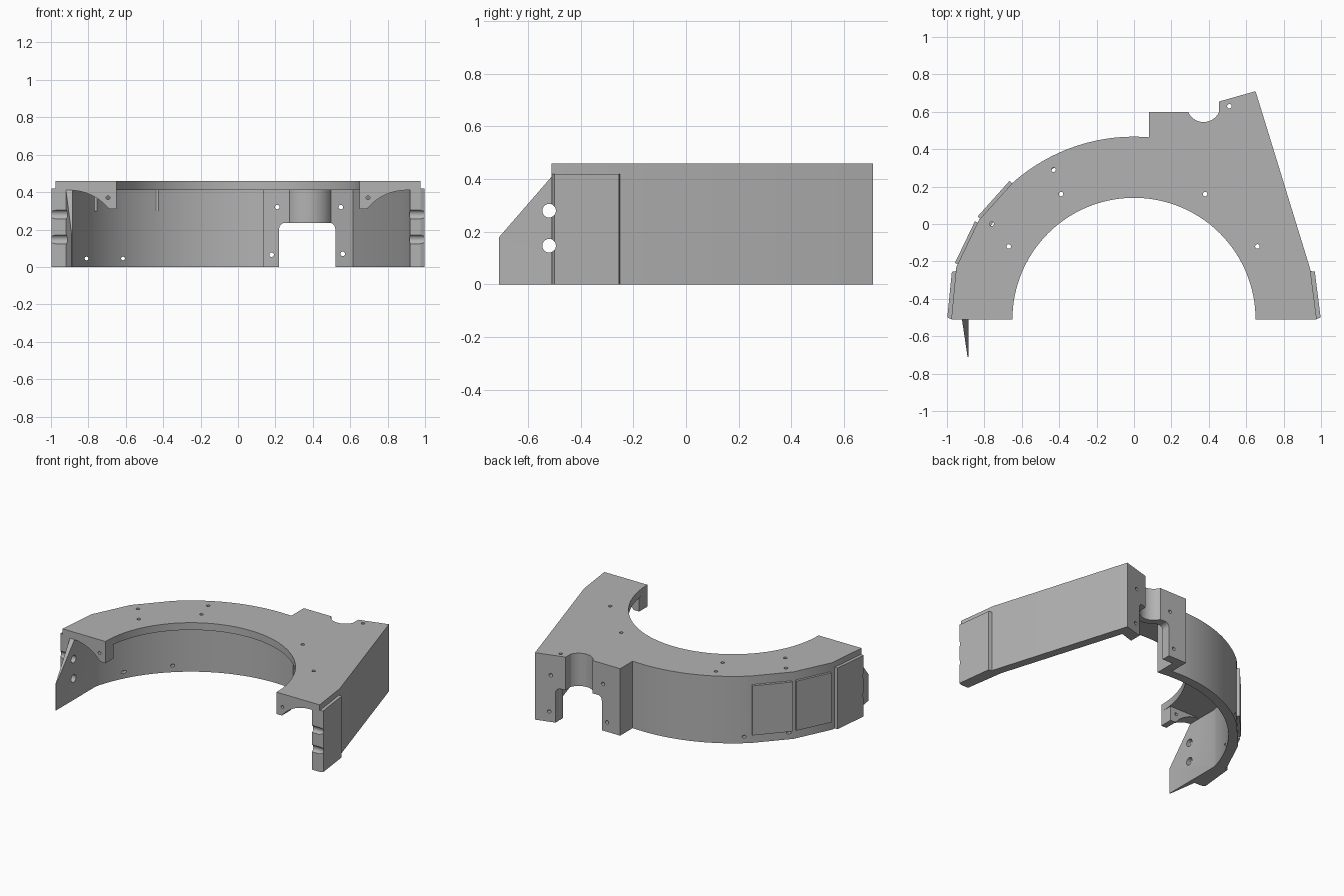
import bpy, bmesh, math
from mathutils import Vector

cube = bpy.data.objects.get("Cube")
if cube:
    bpy.data.objects.remove(cube, do_unlink=True)

grey = bpy.data.materials.new("plain_grey")
grey.use_nodes = True
grey.diffuse_color = (0.45, 0.45, 0.45, 1)
grey.node_tree.nodes["Principled BSDF"].inputs["Base Color"].default_value = (0.45, 0.45, 0.45, 1)


def arc(cx, cy, r, start, end, n=12):
    angles = [math.radians(start + (end - start) * i / n) for i in range(n + 1)]
    return [(cx + r * math.cos(a), cy + r * math.sin(a)) for a in angles]


def prism(name, points, axis, low, high):
    """Extrude a flat outline along one axis."""
    place = {"x": lambda a, b, h: (h, a, b),
             "y": lambda a, b, h: (a, h, b),
             "z": lambda a, b, h: (a, b, h)}[axis]
    bm = bmesh.new()
    rings = [[bm.verts.new(place(a, b, h)) for a, b in points] for h in (low, high)]
    bm.faces.new(rings[0])
    bm.faces.new(rings[1])
    n = len(points)
    for i in range(n):
        j = (i + 1) % n
        bm.faces.new((rings[0][i], rings[0][j], rings[1][j], rings[1][i]))
    bmesh.ops.recalc_face_normals(bm, faces=bm.faces)
    mesh = bpy.data.meshes.new(name)
    bm.to_mesh(mesh)
    bm.free()
    mesh.materials.append(grey)
    obj = bpy.data.objects.new(name, mesh)
    bpy.context.collection.objects.link(obj)
    return obj


def combine(target, tool, operation="DIFFERENCE", keep=False):
    mod = target.modifiers.new("combine", "BOOLEAN")
    mod.operation = operation
    mod.solver = "EXACT"
    mod.object = tool
    bpy.context.view_layer.objects.active = target
    bpy.ops.object.modifier_apply(modifier=mod.name)
    if not keep:
        bpy.data.objects.remove(tool, do_unlink=True)


def drill(target, axis, a, b, r, low, high):
    circle = arc(a, b, r, 0, 360, 20)[:-1]
    combine(target, prism("drill", circle, axis, low, high))


END = -0.51   # front end of both arms, also the ring centre in y

# Half ring body with the rear bracket corner
outline = arc(0, END, 0.65, 0, 180, 64)
outline += [(-0.977, END), (-0.95, -0.23), (-0.83, 0.02)]
outline += arc(0, END, 0.977, 131.7, 85.3, 24)
outline += [(0.08, 0.60)]
outline += arc(0.372, 0.635, 0.09, 203, 337, 20)
outline += [(0.455, 0.655), (0.65, 0.71), (0.942, -0.24), (0.977, END)]
body = prism("half_ring_body", outline, "z", 0, 0.46)

# Hollow underside leaves the roof, outer wall and rounded socket wall
cavity = arc(0, END, 0.915, 180, 81.2, 48)
cavity += [(0.14, 0.54)]
cavity += arc(0.372, 0.635, 0.135, 224.7, 338, 20)
cavity += [(0.615, 0.62), (0.88, -0.24), (0.92, END), (0.92, -0.8), (-0.915, -0.8)]
combine(body, prism("cavity", cavity, "z", -0.1, 0.41))

# Curved lips under the arm ends
for side in (-1, 1):
    lip = [(0.65, 0.43), (0.65, 0.31), (0.69, 0.31)]
    lip += arc(0.9, 0.14, 0.27, 141, 92, 12) + [(0.89, 0.43)]
    combine(body, prism("lip", [(side * x, z) for x, z in lip], "y", END, -0.42), "UNION")
    drill(body, "y", side * 0.695, 0.37, 0.01, -0.6, -0.3)

# Tapered fin continuing the inside wall
fin = prism("fin", [(-0.885, -0.71), (-0.885, -0.26), (-0.935, -0.26), (-0.92, END),
                    (-0.89, -0.71)], "z", 0, 0.42)
combine(fin, prism("slope", [(-0.72, 0.168), (END, 0.41), (END, 0.6), (-0.72, 0.6)],
                   "x", -1.1, -0.7))
combine(body, fin, "UNION")

# Square opening with rounded corners below the socket
opening = [(0.22, -0.1)] + arc(0.25, 0.205, 0.03, 180, 90, 6)
opening += arc(0.49, 0.205, 0.03, 90, 0, 6) + [(0.52, -0.1)]
combine(body, prism("opening", opening, "y", 0.45, 0.8))

# Small screw holes: roof, rear bracket, lower wall
for x, y in ((-0.43, 0.29), (-0.39, 0.16), (-0.76, 0), (-0.67, -0.12), (0.38, 0.16), (0.66, -0.12)):
    drill(body, "z", x, y, 0.012, 0.3, 0.6)
drill(body, "z", 0.51, 0.63, 0.012, -0.1, 0.6)
for x, z in ((0.21, 0.32), (0.18, 0.065), (0.55, 0.32), (0.56, 0.07)):
    drill(body, "y", x, z, 0.012, 0.5, 0.8)
for x in (-0.81, -0.615):
    drill(body, "y", x, 0.045, 0.01, -0.15, 0.4)


def plate(name, p, q, low, high, depth=0.022, inset=0.008):
    """Raised panel on the wall from p to q, outward on the left of the path."""
    p, q = Vector(p), Vector(q)
    along = (q - p).normalized()
    out = Vector((-along.y, along.x))
    corners = [p - out * 0.005, q - out * 0.005,
               q + out * depth - along * inset, p + out * depth + along * inset]
    return prism(name, [tuple(c) for c in corners], "z", low, high)


# Raised panels outside the arms
panels = [
    plate("rear_panel", (-0.825, 0.03), (-0.655, 0.22), 0.06, 0.40, 0.015, 0),
    plate("middle_panel", (-0.944, -0.215), (-0.837, 0.008), 0.06, 0.40, 0.015, 0),
    plate("right_end_panel", (-0.977, END), (-0.951, -0.25), 0, 0.42),
    plate("left_end_panel", (0.944, -0.25), (0.977, END), 0, 0.42),
]

# Cross holes through the fin and the arm ends
for part in [body] + panels[2:]:
    for z in (0.147, 0.28):
        drill(part, "x", -0.52, z, 0.026, -1.2, 1.2)

for part in [body] + panels:
    bpy.ops.object.select_all(action="DESELECT")
    part.select_set(True)
    bpy.context.view_layer.objects.active = part
    bpy.ops.object.shade_smooth_by_angle(angle=math.radians(25))
